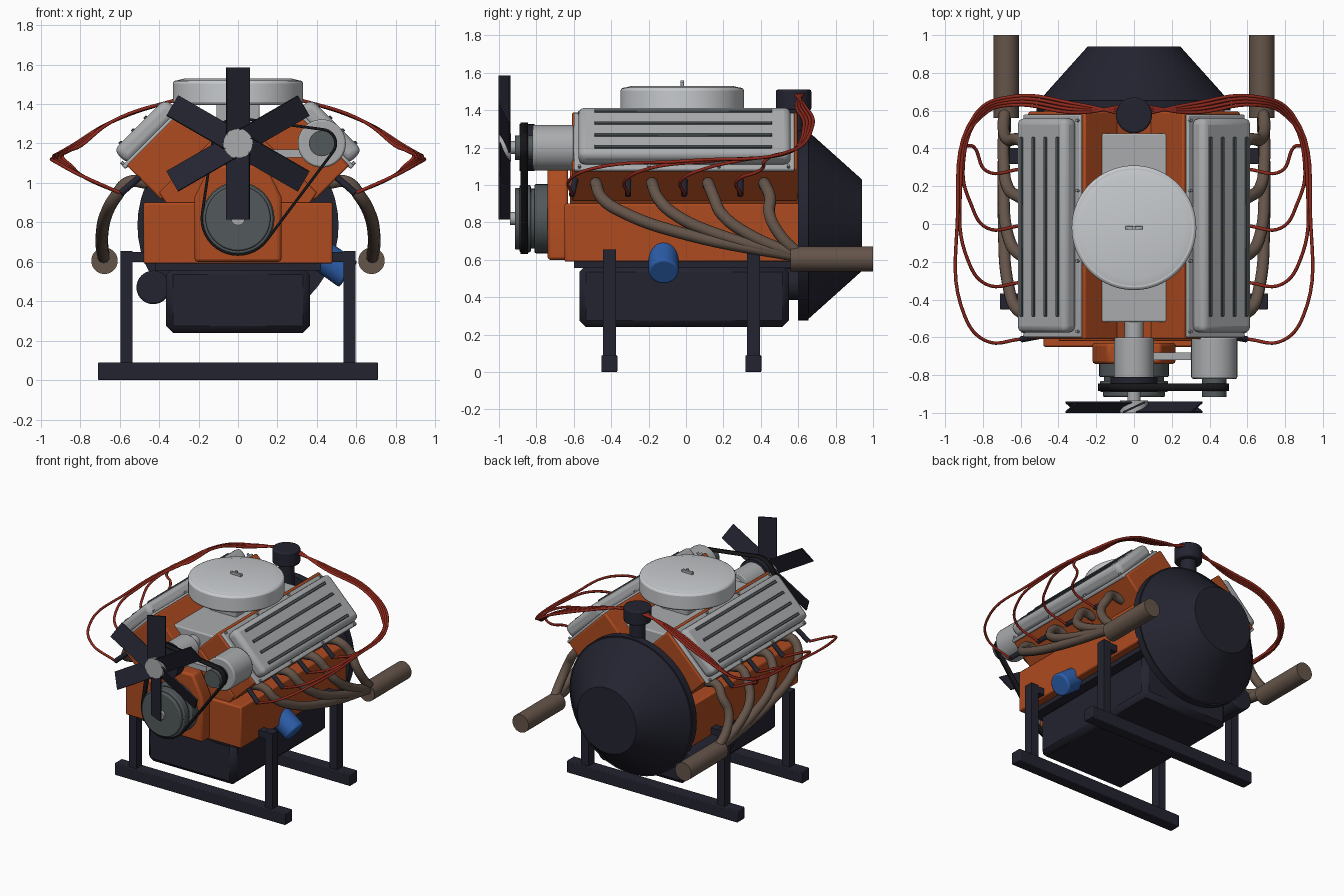
import bpy, bmesh, math
from math import radians, sin, cos, pi
from mathutils import Matrix, Vector
from mathutils.geometry import convex_hull_2d

if "Cube" in bpy.data.objects:
    bpy.data.objects.remove(bpy.data.objects["Cube"])


def material(name, *rgb):
    m = bpy.data.materials.new(name)
    m.use_nodes = True
    m.diffuse_color = (*rgb, 1)
    bsdf = next(n for n in m.node_tree.nodes if n.type == "BSDF_PRINCIPLED")
    bsdf.inputs["Base Color"].default_value = (*rgb, 1)
    return m


ORANGE = material("orange paint", .42, .07, .014)
DARK = material("dark navy metal", .017, .017, .03)
ALLOY = material("cast alloy", .4, .41, .42)
SILVER = material("pale silver", .57, .59, .61)
STEEL = material("dark steel", .085, .1, .105)
PIPE = material("heated brown steel", .13, .09, .068)
RED = material("red cable", .28, .022, .012)
BLUE = material("blue paint", .025, .11, .4)
BLACK = material("black rubber", .008, .008, .01)


def link(name, bm, mat, bevel=0, segments=2):
    me = bpy.data.meshes.new(name)
    bmesh.ops.recalc_face_normals(bm, faces=bm.faces)
    bm.to_mesh(me)
    bm.free()
    me.materials.append(mat)
    ob = bpy.data.objects.new(name, me)
    bpy.context.scene.collection.objects.link(ob)
    if bevel:
        mod = ob.modifiers.new("Bevel", "BEVEL")
        mod.width, mod.segments = bevel, segments
        mod.limit_method, mod.angle_limit = "ANGLE", radians(40)
    return ob


def box(name, x, y, z, mat, bevel=0, segments=2, turn=Matrix()):
    """Box from (min, max) ranges, then turned by a matrix."""
    bm = bmesh.new()
    size = [r[1] - r[0] for r in (x, y, z)]
    mid = [(r[1] + r[0]) / 2 for r in (x, y, z)]
    bmesh.ops.create_cube(bm, size=1, matrix=turn @ Matrix.Translation(mid) @ Matrix.Diagonal((*size, 1)))
    return link(name, bm, mat, bevel, segments)


def cyl(name, a, b, r, mat, r2=None, sides=40, bevel=0):
    """Cylinder or cone between two points."""
    a, b = Vector(a), Vector(b)
    turn = (b - a).to_track_quat("Z", "Y").to_matrix().to_4x4()
    bm = bmesh.new()
    bmesh.ops.create_cone(bm, cap_ends=True, segments=sides, radius1=r, radius2=r if r2 is None else r2,
                          depth=(b - a).length, matrix=Matrix.Translation((a + b) / 2) @ turn)
    return link(name, bm, mat, bevel)


def prism(name, pts, y0, y1, mat, bevel=0, caps=True):
    """Outline in x and z, drawn out along y."""
    bm = bmesh.new()
    front, back = [[bm.verts.new((x, y, z)) for x, z in pts] for y in (y0, y1)]
    for i in range(len(pts)):
        bm.faces.new((front[i - 1], front[i], back[i], back[i - 1]))
    if caps:
        bm.faces.new(front)
        bm.faces.new(back)
    return link(name, bm, mat, bevel)


def tube(name, pts, r, mat):
    cu = bpy.data.curves.new(name, "CURVE")
    cu.dimensions = "3D"
    cu.bevel_depth, cu.bevel_resolution, cu.resolution_u = r, 3, 8
    cu.use_fill_caps = True
    sp = cu.splines.new("BEZIER")
    sp.bezier_points.add(len(pts) - 1)
    for p, co in zip(sp.bezier_points, pts):
        p.co = co
        p.handle_left_type = p.handle_right_type = "AUTO"
    cu.materials.append(mat)
    ob = bpy.data.objects.new(name, cu)
    bpy.context.scene.collection.objects.link(ob)


def mirrored(half):
    return half + [(-x, z) for x, z in reversed(half) if x]


# Engine block, front cover and oil pan
box("block_skirt", (-.48, .48), (-.65, .615), (.59, .9), ORANGE, .01)
prism("block_vee", mirrored([(.34, .86), (.4, .95), (.12, 1.23), (0, 1.16)]), -.62, .6, ORANGE, .008)
prism("timing_cover", mirrored([(.22, .6), (.22, .93), (.14, 1.09)]), -.74, -.63, ORANGE, .015)
box("pan_rail", (-.42, .42), (-.6, .58), (.555, .592), DARK)
box("oil_pan", (-.365, .365), (-.57, .55), (.24, .57), DARK, .035, 1)

# Bell housing and starter
cyl("bell_rim", (0, .6, .785), (0, .655, .785), .51, DARK, sides=48)
cyl("bell_housing", (0, .65, .785), (0, .94, .785), .505, DARK, .245, 48)
cyl("starter_motor", (-.43, .15, .47), (-.43, .63, .47), .085, DARK, bevel=.01)

# Cylinder banks, with their covers, spark plugs and exhausts
for s, side in ((1, "left"), (-1, "right")):
    tilt = Matrix.Rotation(s * pi / 4, 4, "Y")

    def bank(name, v, y, u, mat, bevel=0, segments=2):
        return box(f"{side}_{name}", sorted(s * e for e in v), y, u, mat, bevel, segments, tilt)

    def on_bank(v, y, u):
        return tilt @ Vector((s * v, y, u))

    bank("cylinder_head", (-.8, -.37), (-.61, .595), (.92, 1.168), ORANGE, .01)
    bank("cover_flange", (-.78, -.352), (-.6, .58), (1.16, 1.185), ALLOY, .008)
    bank("valve_cover", (-.75, -.378), (-.575, .56), (1.17, 1.27), ALLOY, .035, 3)
    for i in range(4):
        v = -.7 + .09 * i
        bank(f"cover_rib_{i}", (v - .01, v + .01), (-.49, .46), (1.268, 1.279), STEEL, .003, 1)
    for i in range(4):
        y = -.57 + .373 * i
        for v in (-.768, -.364):
            cyl(f"{side}_cover_bolt", on_bank(v, y, 1.18), on_bank(v, y, 1.2), .009, ALLOY, sides=6)

    for i in range(4):
        # Spark plug boot and its lead
        y = -.61 + .3 * i
        cyl(f"{side}_plug_boot_{i}", on_bank(-.39, max(y, -.59), 1.08), on_bank(-.25, y, 1.09), .017, DARK, sides=12)
        k = .015 * i
        tube(f"{side}_plug_lead_{i}", [
            (s * .05, .58 + k, 1.49), (s * .3, .635 - k, 1.425), (s * .64, .675 - k, 1.31),
            (s * (.84 - k), .58, 1.19), (s * (.935 - k), y + (.53 - y) * .55, 1.13),
            (s * (.895 - k), y + .12, 1.09), (s * .78, y - .01, 1.03), (s * .6, y, .95)], .009, RED)
        # Exhaust primary
        y = -.48 + .3 * i
        run = .6 - y
        tube(f"{side}_exhaust_primary_{i}", [
            (s * .46, y, 1.0), (s * .55, y, 1.005), (s * .62, y + .03, .93), (s * .665, y + .14 * run, .85),
            (s * .69, y + .45 * run, .735), (s * .68, .62, .615)], .032, PIPE)
    cyl(f"{side}_exhaust_collector", (s * .677, .56, .605), (s * .677, 1, .605), .067, PIPE)

    # Stand uprights and arms
    for end, y in (("front", -.41), ("rear", .36)):
        box(f"{side}_{end}_stand_post", sorted((s * .535, s * .597)), (y - .035, y + .035), (.08, .655), DARK)
        box(f"{side}_{end}_stand_arm", sorted((s * .4, s * .56)), (y - .03, y + .03), (.6, .65), DARK)

for end, y in (("front", -.41), ("rear", .36)):
    box(f"{end}_stand_foot", (-.71, .71), (y - .043, y + .043), (0, .09), DARK, .006)

# Intake, carburettor and air cleaner
box("intake_manifold", (-.185, .185), (-.52, .48), (1.12, 1.3), ALLOY, .01)
box("carburettor", (-.11, .11), (-.18, .14), (1.28, 1.41), ALLOY, .01)
cyl("air_cleaner", (0, -.02, 1.395), (0, -.02, 1.52), .33, SILVER, sides=64, bevel=.015)
cyl("air_cleaner_lid", (0, -.02, 1.518), (0, -.02, 1.53), .315, SILVER, .27, 64)
cyl("lid_stud", (0, -.02, 1.52), (0, -.02, 1.56), .01, ALLOY, sides=12)
box("wing_nut", (-.045, .045), (-.03, -.01), (1.525, 1.548), ALLOY, .004)
cyl("thermostat_outlet", (0, -.5, 1.22), (0, -.68, 1.22), .05, ALLOY)

# Distributor
cyl("distributor_body", (0, .575, 1.15), (0, .575, 1.41), .055, DARK)
cyl("distributor_cap", (0, .575, 1.4), (0, .575, 1.51), .095, DARK, bevel=.01)

# Oil filter
cyl("oil_filter", (.38, -.12, .665), (.56, -.12, .535), .08, BLUE, bevel=.012)


# Water pump, alternator, crank pulley and belt
def along_y(name, x, z, y0, y1, r, mat, bevel=0):
    cyl(name, (x, y0, z), (x, y1, z), r, mat, bevel=bevel)


along_y("water_pump", 0, 1.2, -.82, -.6, .105, ALLOY, .006)
along_y("water_pump_pulley", 0, 1.2, -.89, -.81, .125, DARK)
along_y("fan_shaft", 0, 1.2, -.95, -.88, .035, ALLOY)
along_y("alternator", .425, 1.2, -.82, -.6, .122, ALLOY, .01)
along_y("alternator_pulley", .425, 1.2, -.915, -.81, .065, STEEL)
box("alternator_bracket", (.08, .36), (-.72, -.68), (1.13, 1.17), ALLOY)
for i, (y0, y1, r) in enumerate([(-.81, -.73, .185), (-.84, -.8, .16), (-.89, -.83, .18), (-.915, -.885, .165)]):
    along_y(f"crank_pulley_{i}", 0, .82, y0, y1, r, STEEL, .008)
along_y("crank_bolt", 0, .82, -.94, -.9, .035, ALLOY)

rim = [Vector((x + r * cos(a * pi / 20), z + r * sin(a * pi / 20)))
       for x, z, r in ((0, .82, .19), (0, 1.2, .135), (.425, 1.2, .078)) for a in range(40)]
belt = prism("drive_belt", [rim[i] for i in convex_hull_2d(rim)], -.885, -.845, BLACK, caps=False)
belt.modifiers.new("Thickness", "SOLIDIFY").thickness = .014

# Six-bladed fan
along_y("fan_hub", 0, 1.2, -1, -.935, .075, ALLOY)
for k in range(6):
    turn = (Matrix.Translation((0, -.97, 1.2)) @ Matrix.Rotation(k * pi / 3, 4, "Y")
            @ Matrix.Rotation(radians(25), 4, "Z"))
    box(f"fan_blade_{k}", (-.064, .064), (-.005, .005), (.04, .385), DARK, turn=turn)

# Smooth round surfaces, keep edges sharp
for ob in bpy.context.scene.objects:
    ob.select_set(ob.type == "MESH")
    if ob.type == "MESH":
        bpy.context.view_layer.objects.active = ob
bpy.ops.object.shade_smooth_by_angle(angle=radians(35))
